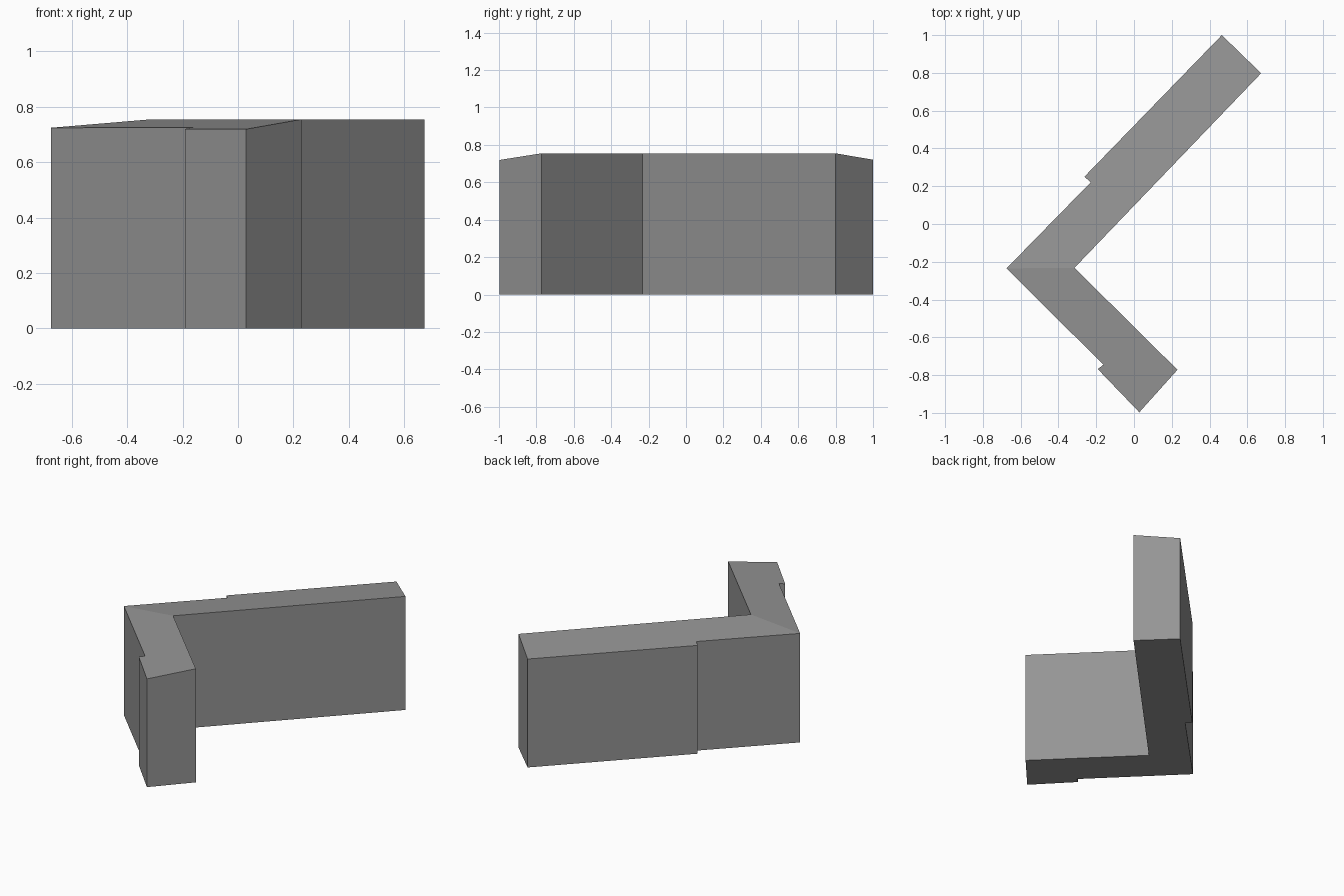
import bpy
import bmesh
from mathutils import Vector

if "Cube" in bpy.data.objects:
    bpy.data.objects.remove(bpy.data.objects["Cube"], do_unlink=True)

# Single plain grey
grey = bpy.data.materials.new("plain_grey")
grey.use_nodes = True
colour = (0.3, 0.3, 0.3, 1)
grey.diffuse_color = colour
grey.node_tree.nodes["Principled BSDF"].inputs["Base Color"].default_value = colour

# Footprint: inner and outer corners, then the stepped outer side of each wing
INNER = Vector((-0.315, -0.232))
OUTER = Vector((-0.675, -0.235))
LONG_WING = [Vector(p) for p in
             ((-0.23, 0.22), (-0.262, 0.251), (0.465, 1.0), (0.673, 0.798))]
SHORT_WING = [Vector(p) for p in
              ((0.23, -0.772), (0.028, -0.997), (-0.192, -0.768), (-0.162, -0.745))]
RIDGE, SLOPE = 0.755, 0.118


def roof_height(point, wall_end):
    """The roof falls away evenly from the courtyard wall."""
    along = (wall_end - INNER).normalized()
    offset = point - INNER
    return RIDGE - SLOPE * abs(along.x * offset.y - along.y * offset.x)


bm = bmesh.new()
outline = [OUTER] + LONG_WING + [INNER] + SHORT_WING
ends = [LONG_WING[-1]] * 6 + [SHORT_WING[0]] * 4
low = [bm.verts.new((p.x, p.y, 0)) for p in outline]
high = [bm.verts.new((p.x, p.y, roof_height(p, e))) for p, e in zip(outline, ends)]

# Walls and floor
count = len(outline)
for i in range(count):
    j = (i + 1) % count
    bm.faces.new((low[i], low[j], high[j], high[i]))
bm.faces.new(low)

# Two roof slopes meeting at the mitre
bm.faces.new(high[:6])
bm.faces.new(high[5:] + high[:1])
bmesh.ops.recalc_face_normals(bm, faces=bm.faces)

mesh = bpy.data.meshes.new("l_shaped_building")
bm.to_mesh(mesh)
bm.free()
mesh.materials.append(grey)
building = bpy.data.objects.new("l_shaped_building", mesh)
bpy.context.collection.objects.link(building)
